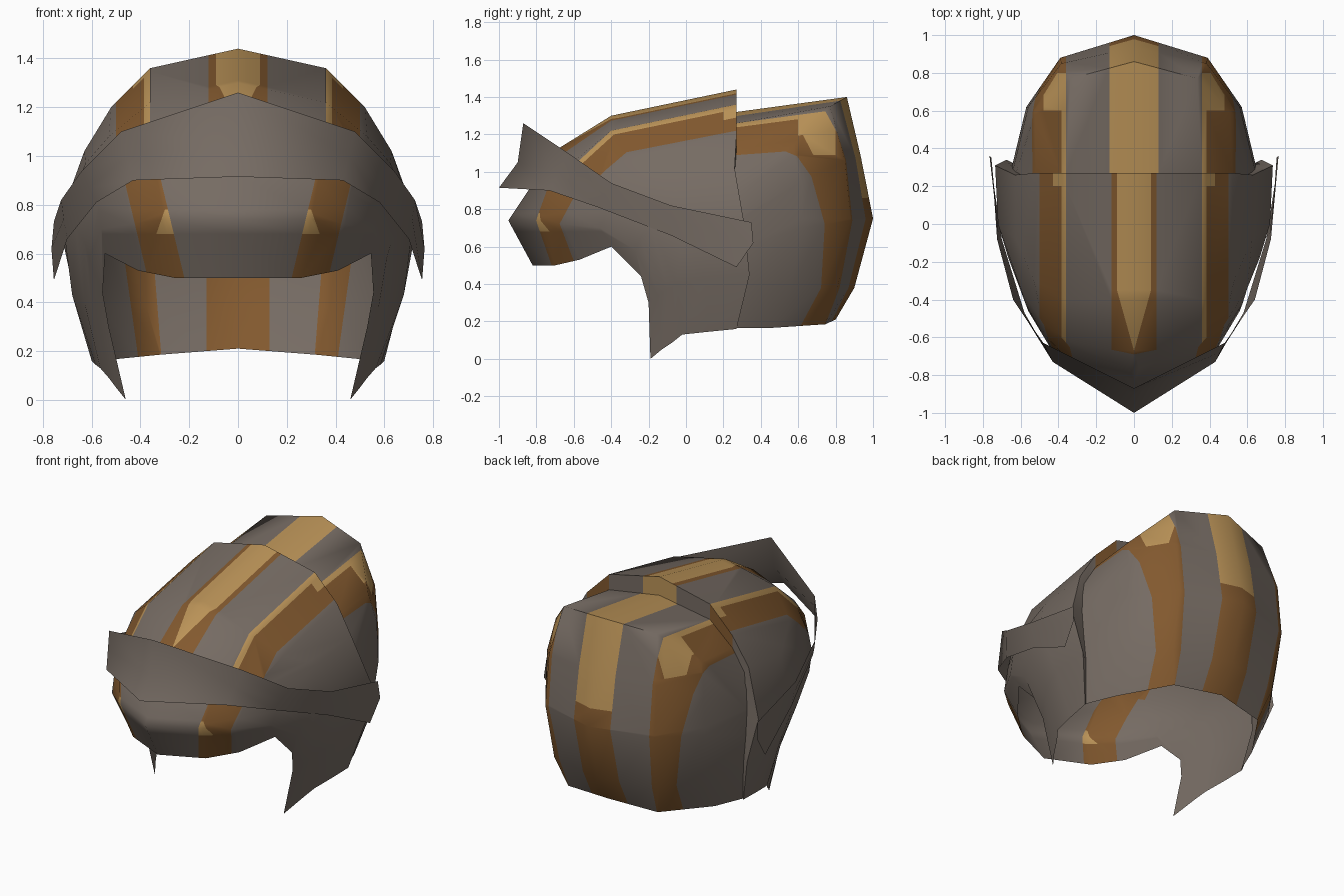
import bpy, bmesh, math
from mathutils import Vector

if "Cube" in bpy.data.objects:
    bpy.data.objects.remove(bpy.data.objects["Cube"])


def material(name, rgb):
    m = bpy.data.materials.new(name)
    m.diffuse_color = (*rgb, 1)
    m.use_nodes = True
    m.node_tree.nodes["Principled BSDF"].inputs["Base Color"].default_value = m.diffuse_color
    return m


MATS = [material("warm_grey", (0.18, 0.148, 0.125)),
        material("brown", (0.225, 0.10, 0.028)),
        material("tan", (0.50, 0.295, 0.098))]
GREY, BROWN, TAN = 0, 1, 2


def loft(lines):
    """Surface through lines of points, mirrored in x (line 0 lies on x = 0)."""
    bm = bmesh.new()
    full = [[(-x, y, z) for x, y, z in l] for l in lines[:0:-1]] + lines
    grid = [[bm.verts.new(p) for p in l] for l in full]
    for a, b in zip(grid, grid[1:]):
        for i in range(len(a) - 1):
            bm.faces.new((a[i], a[i + 1], b[i + 1], b[i]))
    bmesh.ops.recalc_face_normals(bm, faces=bm.faces[:])
    mid = Vector((0, 0, 0.7))
    if sum((f.calc_center_median() - mid).dot(f.normal) for f in bm.faces) < 0:
        bmesh.ops.reverse_faces(bm, faces=bm.faces[:])
    return bm


def cut(bm, co, no, where=lambda c: True):
    faces = [f for f in bm.faces if where(f.calc_center_median())]
    geom = list({e for f in faces for e in f.edges}) + \
        list({v for f in faces for v in f.verts}) + faces
    bmesh.ops.bisect_plane(bm, geom=geom, plane_co=co, plane_no=no, dist=1e-5)


def cut_pair(bm, x, z=0, slope=0, where=lambda c: True, y=0, yslope=0):
    """Cut along x = +-(x + slope * (height - z) + yslope * (depth - y))."""
    for s in (1, -1):
        cut(bm, (s * x, y, z), (s, -yslope, -slope),
            lambda c: c.x * s > -0.3 and where(c))


def finish(bm, name, rule, angle):
    for f in bm.faces:
        f.material_index = rule(f.calc_center_median())
    me = bpy.data.meshes.new(name)
    bm.to_mesh(me)
    bm.free()
    for m in MATS:
        me.materials.append(m)
    ob = bpy.data.objects.new(name, me)
    bpy.context.collection.objects.link(ob)
    bpy.ops.object.select_all(action='DESELECT')
    ob.select_set(True)
    bpy.context.view_layer.objects.active = ob
    bpy.ops.object.shade_smooth_by_angle(angle=math.radians(angle))


# Front shell: lines run from the rear rim to the front / cheek edge
FRONT = [
    [(0, .27, 1.44), (0, -.40, 1.30), (0, -.69, 1.12), (0, -.83, .92), (0, -.95, .74), (0, -.82, .50)],
    [(.36, .27, 1.36), (.36, -.40, 1.22), (.34, -.62, 1.04), (.33, -.74, .90), (.30, -.79, .74), (.26, -.70, .50)],
    [(.52, .27, 1.20), (.53, -.30, 1.08), (.48, -.53, .95), (.46, -.60, .85), (.44, -.66, .72), (.41, -.57, .53)],
    [(.63, .26, 1.02), (.625, -.08, .97), (.60, -.34, .88), (.575, -.42, .80), (.56, -.46, .70), (.545, -.40, .60)],
    [(.735, .31, .73), (.72, 0, .74), (.665, -.18, .70), (.63, -.24, .65), (.61, -.27, .58), (.555, -.24, .44)],
    [(.675, .34, .45), (.68, .10, .43), (.63, -.05, .40), (.60, -.10, .37), (.57, -.15, .34), (.53, -.20, .30)],
    [(.60, .27, .16), (.585, .12, .145), (.565, -.02, .13), (.53, -.07, .09), (.50, -.13, .05), (.46, -.19, 0)],
]
front = loft(FRONT)


def brow(c):
    return c.y < -.5 and c.z < 1.0


def crown(c):
    return not brow(c) and c.z > .9


def tip(c):
    return abs(c.x) < .12 and c.y < -.35 and c.z > 1.0


def side_stripe(c):
    return crown(c) and .36 < abs(c.x) < .50


cut(front, (0, 0, 1.0), (0, 0, 1), lambda c: c.y < -.3)
for x in (.12, .36, .385, .50):
    cut_pair(front, x, where=crown)
cut(front, (0, -.35, 0), (0, 1, 0), lambda c: abs(c.x) < .12 and c.z > 1)
cut_pair(front, .09, where=lambda c: abs(c.x) < .12 and c.y > -.35)
cut_pair(front, .09, where=tip, y=-.35, yslope=.28)
cut(front, (0, .2, 0), (0, 1, 0), side_stripe)
cut_pair(front, .43, where=lambda c: side_stripe(c) and c.y > .2)
for x in (.34, .49):
    cut_pair(front, x, 1.0, .24, brow)
for z in (.68, .78):
    cut(front, (0, 0, z), (0, 0, 1), brow)
cut_pair(front, .335, .68, -.35, lambda c: brow(c) and .68 < c.z < .78)


def front_rule(c):
    x = abs(c.x)
    if brow(c):
        if not .34 < x - .24 * (c.z - 1.0) < .49:
            return GREY
        return TAN if .68 < c.z < .78 and x < .335 - .35 * (c.z - .68) else BROWN
    if not crown(c):
        return GREY
    if x < .12:
        if c.z < 1.1:
            return GREY
        return TAN if x < .09 + .28 * min(0, c.y + .35) else BROWN
    if side_stripe(c):
        return TAN if x < (.43 if c.y > .2 else .385) else BROWN
    return GREY


finish(front, "front_shell", front_rule, 70)

# Rear shell: lines run from the front rim over the crown to the neck edge
REAR = [
    [(0, .27, 1.32), (0, .86, 1.40), (0, .935, 1.08), (0, 1.0, .75), (0, .90, .38), (0, .80, .21)],
    [(.36, .27, 1.26), (.335, .77, 1.35), (.385, .85, 1.06), (.39, .88, .74), (.375, .81, .38), (.32, .745, .185)],
    [(.52, .27, 1.12), (.525, .58, 1.15), (.56, .62, .95), (.57, .62, .70), (.555, .56, .38), (.52, .45, .165)],
    [(.60, .26, .98), (.625, .27, .88), (.64, .29, .76), (.645, .31, .60), (.635, .32, .42), (.595, .27, .165)],
]
rear = loft(REAR)


def low(c):
    return c.z < .75


def side_band(c):
    x = abs(c.x)
    return .36 + .08 * min(0, c.z - .75) < x < .49 + .14 * (c.z - .75)


def upper_band(c):
    return side_band(c) and c.z > 1.09


def patch(c):
    return upper_band(c) and .60 < c.y < .80


cut(rear, (0, 0, .75), (0, 0, 1))
cut_pair(rear, .13)
cut_pair(rear, .36, where=lambda c: not low(c))
cut_pair(rear, .36, .75, .08, low)
cut_pair(rear, .49, .75, .14)
cut(rear, (0, 0, .86), (0, 0, 1), lambda c: abs(c.x) < .13)
cut(rear, (0, 0, 1.09), (0, 0, 1), side_band)
for y in (.60, .80):
    cut(rear, (0, y, 0), (0, 1, 0), upper_band)
cut_pair(rear, .48, where=patch)
cut_pair(rear, .385, where=lambda c: upper_band(c) and c.y < .6)


def rear_rule(c):
    x = abs(c.x)
    if x < .13:
        return TAN if c.z > .86 else BROWN
    if not side_band(c):
        return GREY
    if patch(c) and x < .48 or upper_band(c) and c.y < .6 and x < .385:
        return TAN
    return BROWN


finish(rear, "rear_shell", rear_rule, 70)

# Step wall closing the seam between the front shell's rim and the rear shell
seam = [l[0] for l in REAR] + [REAR[3][2], REAR[3][4], REAR[3][5]]
wall = loft([[f[0], r] for f, r in zip(FRONT, seam)])
cut_pair(wall, .12)
finish(wall, "step_wall",
       lambda c: TAN if abs(c.x) < .12 else BROWN if .36 < abs(c.x) < .52 else GREY, 40)

# Raised visor band wrapping the brow, pointed at the front
visor = loft([
    [(0, -.87, 1.26), (0, -.90, 1.05), (0, -1.0, .915)],
    [(.48, -.63, 1.10), (.455, -.68, 1.0), (.43, -.73, .90)],
    [(.64, -.40, .94), (.61, -.44, .87), (.58, -.47, .81)],
    [(.725, -.08, .82), (.715, -.08, .74), (.70, -.08, .66)],
    [(.755, .35, .73), (.765, .36, .62), (.755, .27, .49)],
])
finish(visor, "visor_band", lambda c: GREY, 85)
